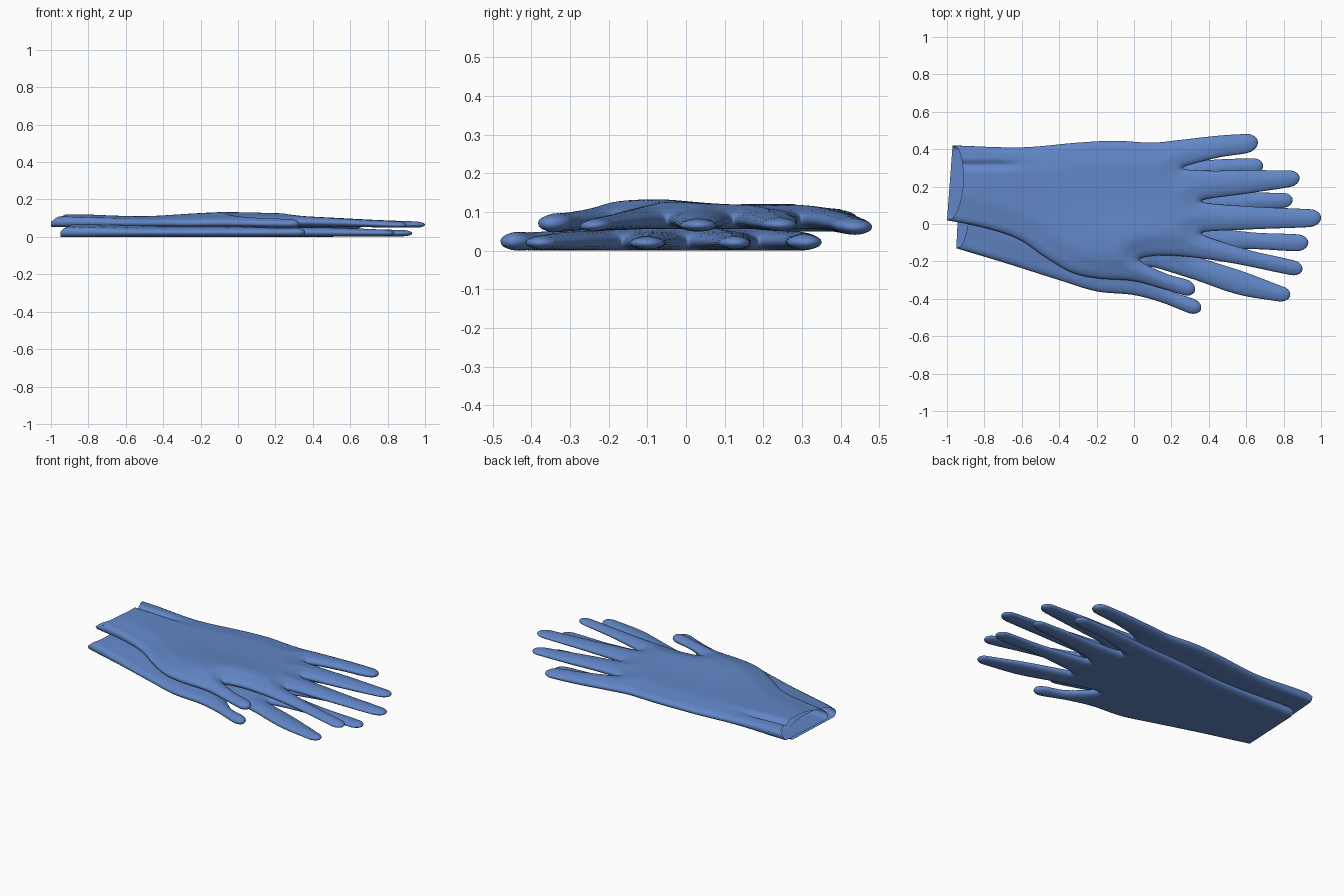
import bpy, math
from mathutils import Vector, geometry, kdtree

if "Cube" in bpy.data.objects:
    bpy.data.objects.remove(bpy.data.objects["Cube"])

rubber = bpy.data.materials.new("blue rubber")
rubber.diffuse_color = (0.12, 0.24, 0.57, 1)
rubber.use_nodes = True
rubber.node_tree.nodes["Principled BSDF"].inputs["Base Color"].default_value = rubber.diffuse_color

STEP = 0.012


def ramp(v, a, b):
    """Smooth step from 0 at a to 1 at b."""
    s = min(max((v - a) / (b - a), 0), 1)
    return s * s * (3 - 2 * s)


def tip(x, y, deg, r):
    """Rounded fingertip: half ellipse ending at (x, y), pointing along deg."""
    a = math.radians(deg)
    u, v = Vector((math.cos(a), math.sin(a))), Vector((-math.sin(a), math.cos(a)))
    c = Vector((x, y)) - u * r * 1.4
    return [c + u * r * 1.4 * math.cos(t) + v * r * math.sin(t)
            for t in (math.radians(d) for d in (-90, -60, -30, 0, 30, 60, 90))]


def smooth_outline(spec):
    """Smooth curve through points and fingertips, evenly sampled."""
    pts = []
    for s in spec:
        pts += tip(*s) if len(s) == 4 else [Vector(s)]
    n = len(pts)
    tan, sharp = [], []
    for i in range(n):
        a, b = pts[max(i - 1, 0)], pts[min(i + 1, n - 1)]
        tan.append((b - a).normalized())
        sharp.append((pts[i] - a).dot(b - pts[i]) < 0)
    out = []
    for i in range(n - 1):
        p, q = pts[i], pts[i + 1]
        length = (q - p).length
        hp = min(length / 3, 0.015) if sharp[i] else length / 3
        hq = min(length / 3, 0.015) if sharp[i + 1] else length / 3
        k = max(2, round(length / 0.007))
        out += geometry.interpolate_bezier(p, p + tan[i] * hp, q - tan[i + 1] * hq, q, k + 1)[:-1]
    out.append(pts[-1])
    return [Vector((p[0], p[1])) for p in out]


def inside(p, poly):
    hit = False
    a = poly[-1]
    for b in poly:
        if (a.y > p.y) != (b.y > p.y) and p.x < (b.x - a.x) * (p.y - a.y) / (b.y - a.y) + a.x:
            hit = not hit
        a = b
    return hit


def half_thickness(x):
    """Fuller at the cuff, thinner toward the fingertips."""
    return 0.024 + 0.003 * ramp(-x, 0.5, 0.9) - 0.008 * ramp(x, 0.3, 1.0)


def glove(name, spec, mid_z, bump, crease):
    side = smooth_outline(spec)
    tree = kdtree.KDTree(len(side))
    for i, p in enumerate(side):
        tree.insert((p.x, p.y, 0), i)
    tree.balance()

    def dist(p):
        return tree.find((p.x, p.y, 0))[2]

    # Straight cuff edge closes the outline but stays open in 3D
    c0, c1 = side[-1], side[0]
    cuff = [c0.lerp(c1, i / 36) for i in range(1, 36)]
    ring = side + cuff
    n = len(ring)

    # Interior points: rows following the edge, then a staggered grid
    pts = list(ring)
    for off in (0.003, 0.009):
        for i in range(1, len(side) - 1):
            t = (side[i + 1] - side[i - 1]).normalized()
            p = side[i] + Vector((-t.y, t.x)) * off
            if dist(p) > off * 0.9 and inside(p, ring):
                pts.append(p)
    for j in range(int(1.0 / STEP)):
        for i in range(int(2.04 / STEP)):
            p = Vector((-1.02 + (i + 0.5 * (j % 2)) * STEP, -0.5 + j * STEP))
            if dist(p) > 0.015 and inside(p, ring):
                pts.append(p)
    flat, _, tris, orig, _, _ = geometry.delaunay_2d_cdt(
        pts, [(i, (i + 1) % n) for i in range(n)], [], 1, 1e-6)

    # Inflate into an upper and a lower sheet that share the side edge
    verts, top, bot = [], [], []
    for p in flat:
        d = dist(p)
        k = min(d / (0.048 - 0.02 * ramp(-p.x, 0.5, 0.9)), 1)
        h = half_thickness(p.x) * math.sqrt(max(0, 1 - (1 - k) ** 2))
        z = mid_z(p.x, p.y)
        bulge = 0.013 * ramp(d, 0.015, 0.15) + bump * min(d / 0.1, 1) * math.exp(
            -(p.x / 0.35) ** 2 - ((p.y + 0.1) / 0.15) ** 2)
        # Long dent near the cuff
        dent = crease * math.exp(-((p.y - 0.315) / 0.018) ** 2) / (1 + math.exp((p.x + 0.65) / 0.04))
        bot.append(len(verts))
        verts.append((p.x, p.y, z - h))
        if d < 1e-5:
            top.append(bot[-1])
            continue
        # Upper lip of the cuff is drawn back
        t = min(max((p.y - c1.y) / (c0.y - c1.y), 0), 1)
        pull = 0.075 * math.sin(math.pi * t) ** 0.4 * max(0, 1 - (p.x + 1) / 0.3)
        top.append(len(verts))
        verts.append((p.x + pull, p.y, z + h + bulge - dent * min(k, 1)))
    faces = [[top[i] for i in f] for f in tris] + [[bot[i] for i in reversed(f)] for f in tris]
    me = bpy.data.meshes.new(name)
    me.from_pydata(verts, [], faces)
    me.validate()
    me.materials.append(rubber)
    me.polygons.foreach_set("use_smooth", [True] * len(me.polygons))
    ob = bpy.data.objects.new(name, me)
    bpy.context.collection.objects.link(ob)


def upper_mid(x, y):
    """The upper glove rests on the lower one and sags past its sides."""
    z = 0.081 - 0.016 * ramp(x, 0.2, 1.05) - 0.008 * math.exp(-((x + 0.5) / 0.25) ** 2)
    return z - 0.01 * ramp(-y, 0.2, 0.36) - 0.012 * ramp(y, 0.3, 0.45) * ramp(x, -0.2, 0.5)


# Outlines run counterclockwise: cuff, thumb, index, middle, ring, little finger, cuff.
# Four-number entries are fingertips (x, y, direction, radius).
upper = [(-1, 0.02), (-0.8, -0.02), (-0.62, -0.08), (-0.47, -0.18), (-0.33, -0.26), (-0.2, -0.29), (0, -0.305),
         (0.15, -0.345), (0.325, -0.36, -22, 0.042), (0.17, -0.265), (0.03, -0.19),
         (0.18, -0.168), (0.5, -0.205), (0.9, -0.245, -12, 0.04), (0.6, -0.135), (0.36, -0.05),
         (0.6, -0.03), (1.0, 0.035, 3, 0.048), (0.6, 0.095), (0.36, 0.122),
         (0.6, 0.162), (0.885, 0.25, 8, 0.045), (0.6, 0.288), (0.4, 0.285), (0.26, 0.3),
         (0.45, 0.355), (0.662, 0.442, 10, 0.052), (0.45, 0.472), (0.25, 0.45), (0.1, 0.435), (-0.1, 0.445),
         (-0.3, 0.435), (-0.6, 0.41), (-0.97, 0.42)]
lower = [(-0.95, -0.13), (-0.7, -0.205), (-0.4, -0.3), (-0.2, -0.36), (0, -0.38), (0.15, -0.42),
         (0.358, -0.457, -20, 0.04), (0.2, -0.355), (0.08, -0.23),
         (0.3, -0.29), (0.55, -0.375), (0.835, -0.382, -10, 0.042), (0.6, -0.26), (0.33, -0.165),
         (0.6, -0.135), (0.932, -0.1, 0, 0.045), (0.6, -0.042), (0.34, 0.005),
         (0.6, 0.068), (0.848, 0.13, 4, 0.04), (0.6, 0.168), (0.4, 0.17), (0.25, 0.19),
         (0.45, 0.25), (0.69, 0.315, 8, 0.045), (0.45, 0.345), (0.2, 0.325), (-0.1, 0.31), (-0.4, 0.29),
         (-0.93, 0.3)]

glove("upper_glove", upper, upper_mid, 0.016, 0.02)
glove("lower_glove", lower, lambda x, y: half_thickness(x) + 0.003 * ramp(x, 0.3, 0.9), 0.0, 0.0)
